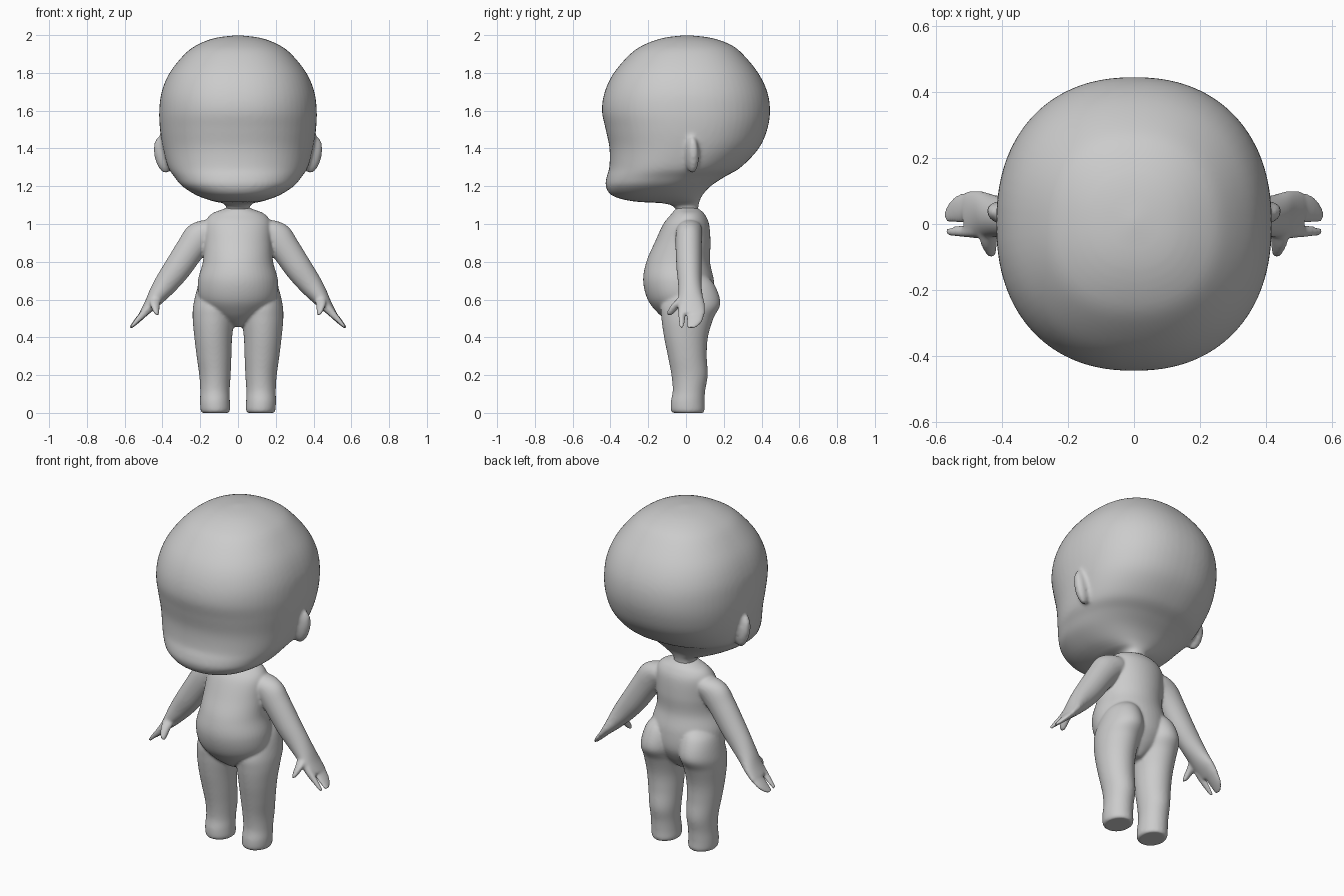
import bpy, bmesh, math
from mathutils import Matrix, Vector


def spline(rows, steps=6):
    """Catmull-Rom interpolation through a list of section tuples."""
    out = []
    for i in range(len(rows) - 1):
        a, b, c, d = rows[max(i - 1, 0)], rows[i], rows[i + 1], rows[min(i + 2, len(rows) - 1)]
        for s in range(steps):
            t = s / steps
            out.append([0.5 * (2 * q + (r - p) * t + (2 * p - 5 * q + 4 * r - u) * t * t
                               + (3 * q - p - 3 * r + u) * t ** 3)
                        for p, q, r, u in zip(a, b, c, d)])
    return out + [list(rows[-1])]


def loft(bm, rows, side=1, tilt=0.0, power=2.0, n=48):
    """Skin superellipse sections (x, z, half_width, y_front, y_back)."""
    ax = Vector((math.cos(tilt), 0, math.sin(tilt)))
    rings = []
    for x, z, r, yf, yb in spline(rows):
        r, ry, cy = max(r, 0.002), max((yb - yf) / 2, 0.002), (yf + yb) / 2
        ring = []
        for k in range(n):
            c, s = math.cos(math.tau * k / n), math.sin(math.tau * k / n)
            c = math.copysign(abs(c) ** (2 / power), c)
            s = math.copysign(abs(s) ** (2 / power), s)
            p = Vector((x, cy + ry * s, z)) + ax * r * c
            ring.append(bm.verts.new((p.x * side, p.y, p.z)))
        rings.append(ring)
    for lo, hi in zip(rings, rings[1:]):
        for k in range(n):
            bm.faces.new((lo[k], lo[(k + 1) % n], hi[(k + 1) % n], hi[k]))
    bm.faces.new(rings[0][::-1])
    bm.faces.new(rings[-1])


def finish(name, bm, voxel, smooth):
    """Fuse the overlapping shells into one soft skin."""
    bmesh.ops.recalc_face_normals(bm, faces=bm.faces)
    me = bpy.data.meshes.new(name)
    bm.to_mesh(me)
    bm.free()
    ob = bpy.data.objects.new(name, me)
    bpy.context.collection.objects.link(ob)
    rm = ob.modifiers.new("fuse", 'REMESH')
    rm.mode = 'VOXEL'
    rm.voxel_size = voxel
    rm.use_smooth_shade = True
    sm = ob.modifiers.new("soften", 'SMOOTH')
    sm.factor = 0.5
    sm.iterations = smooth
    return ob


# Head: neck, jutting lower face and round skull
head = bmesh.new()
loft(head, [(0, 1.02, .06, -.05, .065), (0, 1.08, .06, -.055, .065),
            (0, 1.108, .075, -.11, .068), (0, 1.12, .13, -.28, .072),
            (0, 1.15, .215, -.39, .085), (0, 1.20, .295, -.425, .13),
            (0, 1.25, .337, -.42, .205), (0, 1.30, .37, -.406, .29),
            (0, 1.40, .397, -.405, .385), (0, 1.50, .413, -.425, .43),
            (0, 1.60, .417, -.445, .445), (0, 1.70, .404, -.43, .43),
            (0, 1.80, .362, -.382, .382), (0, 1.90, .282, -.295, .30),
            (0, 1.95, .213, -.22, .235), (0, 1.985, .12, -.12, .135),
            (0, 2.0, 0, 0, .01)], power=2.25, n=64)

# Ears
for side in (1, -1):
    m = (Matrix.Scale(side, 4, (1, 0, 0)) @ Matrix.Translation((.398, .033, 1.365))
         @ Matrix.Rotation(math.radians(12), 4, 'Y') @ Matrix.Rotation(math.radians(20), 4, 'Z')
         @ Matrix.Diagonal((.047, .034, .1, 1)))
    bmesh.ops.create_uvsphere(head, u_segments=32, v_segments=20, radius=1, matrix=m)
finish("head", head, .011, 8)

# Torso with round belly
body = bmesh.new()
loft(body, [(0, .455, .03, -.05, .05), (0, .48, .075, -.09, .08),
            (0, .53, .15, -.15, .12), (0, .60, .205, -.203, .15),
            (0, .70, .212, -.227, .148), (0, .80, .186, -.21, .127),
            (0, .90, .18, -.167, .13), (0, 1.0, .175, -.12, .122),
            (0, 1.05, .145, -.08, .10), (0, 1.075, .09, -.06, .075),
            (0, 1.09, .045, -.045, .05)])

leg = [(.12, 0, .07, -.07, .092), (.12, .015, .078, -.08, .098),
       (.122, .06, .079, -.08, .098), (.122, .12, .078, -.07, .102),
       (.122, .2, .083, -.077, .115), (.127, .3, .092, -.096, .11),
       (.131, .4, .1, -.116, .116), (.13, .5, .11, -.13, .145),
       (.125, .58, .11, -.13, .182), (.115, .68, .09, -.08, .15),
       (.1, .74, .04, -.02, .09)]
arm = [(.10, 1.0, .045, -.03, .07), (.15, .972, .075, -.05, .085),
       (.20, .935, .084, -.055, .085), (.25, .87, .078, -.055, .083),
       (.323, .762, .072, -.05, .082), (.38, .685, .063, -.042, .082),
       (.425, .625, .05, -.04, .088), (.465, .57, .034, -.043, .1),
       (.505, .522, .02, -.04, .1)]
mitten = [(.47, .56, .025, .003, .097), (.50, .525, .02, .003, .097),
          (.54, .482, .014, .004, .085), (.57, .45, .007, .006, .05)]
finger = [(.47, .56, .025, -.042, 0), (.50, .525, .02, -.042, -.004),
          (.54, .482, .013, -.038, -.01), (.567, .452, .008, -.034, -.012)]
thumb = [(.435, .61, .03, -.04, .02), (.44, .575, .028, -.075, -.02),
         (.435, .54, .02, -.098, -.052), (.43, .518, .01, -.102, -.075)]

# Legs, arms and hands on both sides
for side in (1, -1):
    loft(body, leg, side)
    loft(body, arm, side, math.radians(34))
    loft(body, mitten, side, math.radians(42), n=24)
    loft(body, finger, side, math.radians(42), n=24)
    loft(body, thumb, side, math.radians(15), n=24)
finish("body", body, .007, 9)
